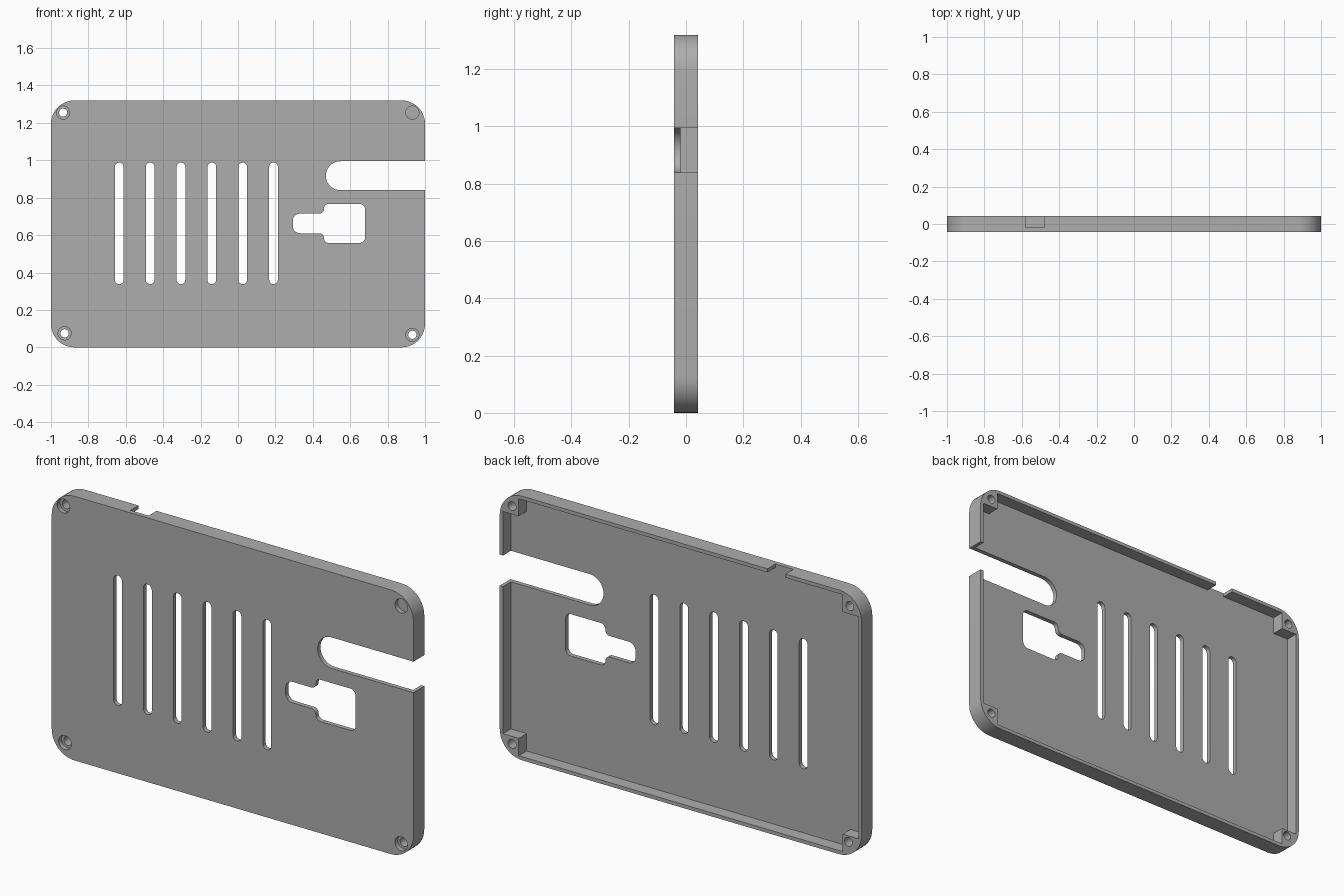
import bpy, bmesh, math
from mathutils import Vector

if "Cube" in bpy.data.objects:
    bpy.data.objects.remove(bpy.data.objects["Cube"])

FRONT, FLOOR, BACK = -0.0425, -0.02, 0.0425   # y levels: outer face, inside floor, rim
W, H, WALL, POST = 1.0, 1.32, 0.018, 0.105

grey = bpy.data.materials.new("plain grey")
grey.diffuse_color = (0.42, 0.42, 0.42, 1)
grey.use_nodes = True
grey.node_tree.nodes["Principled BSDF"].inputs["Base Color"].default_value = grey.diffuse_color


def rounded(points, steps=10):
    """Outline in x, z from (x, z, corner radius) corners."""
    out = []
    for i, (x, z, r) in enumerate(points):
        p = Vector((x, z))
        if r == 0:
            out.append(p)
            continue
        a = (Vector(points[i - 1][:2]) - p).normalized()
        b = (Vector(points[(i + 1) % len(points)][:2]) - p).normalized()
        centre = p + (a + b) * r          # right-angled corners
        for k in range(steps + 1):
            t = k / steps * math.pi / 2
            out.append(centre - b * r * math.cos(t) - a * r * math.sin(t))
    return out


def rect(x0, x1, z0, z1, r=0):
    return rounded([(x0, z0, r), (x1, z0, r), (x1, z1, r), (x0, z1, r)])


def circle(x, z, r, n=32):
    return [Vector((x + r * math.cos(2 * math.pi * k / n),
                    z + r * math.sin(2 * math.pi * k / n))) for k in range(n)]


def prism(name, outline, y0, y1):
    """Extrude an outline along y."""
    bm = bmesh.new()
    face = bm.faces.new([bm.verts.new((p.x, y0, p.y)) for p in outline])
    ext = bmesh.ops.extrude_face_region(bm, geom=[face])
    verts = [v for v in ext["geom"] if isinstance(v, bmesh.types.BMVert)]
    bmesh.ops.translate(bm, verts=verts, vec=(0, y1 - y0, 0))
    bmesh.ops.remove_doubles(bm, verts=bm.verts[:], dist=1e-5)
    bmesh.ops.recalc_face_normals(bm, faces=bm.faces[:])
    mesh = bpy.data.meshes.new(name)
    bm.to_mesh(mesh)
    bm.free()
    mesh.materials.append(grey)
    obj = bpy.data.objects.new(name, mesh)
    bpy.context.collection.objects.link(obj)
    return obj


cover = prism("case_cover", rect(-W, W, 0, H, 0.125), FRONT, BACK)
cutters = []


def cut(name, outline, y0=FRONT - 0.05, y1=BACK + 0.05):
    cutters.append(prism(name, outline, y0, y1))


# Hollow back, leaving thin walls and a square post in each corner
xi, xp = W - WALL, W - POST
zb, zt, pb, pt = WALL, H - WALL, POST, H - POST
cut("back_hollow", rounded([(x, z, 0) for x, z in (
    (-xp, zb), (xp, zb), (xp, pb), (xi, pb), (xi, pt), (xp, pt),
    (xp, zt), (-xp, zt), (-xp, pt), (-xi, pt), (-xi, pb), (-xp, pb))]), FLOOR)

# Vent slots
for i in range(6):
    x = -0.635 + 0.165 * i
    cut("vent_slot", rect(x - 0.023, x + 0.023, 0.338, 0.988, 0.0225))

# Side opening with a round inner end
cut("side_opening", rounded([(0.47, 0.84, 0.077), (1.2, 0.84, 0),
                             (1.2, 0.995, 0), (0.47, 0.995, 0.077)]))

# Stepped opening
cut("stepped_opening", rounded([
    (0.293, 0.61, 0.038), (0.46, 0.61, 0.025), (0.46, 0.558, 0.025), (0.68, 0.558, 0.03),
    (0.68, 0.767, 0.03), (0.46, 0.767, 0.025), (0.46, 0.715, 0.025), (0.293, 0.715, 0.038)]))

# Notch through the top wall
cut("top_notch", rect(-0.58, -0.48, H - 0.05, H + 0.1), FLOOR)

# Counterbored screw holes
for x, z in ((-0.935, 1.255), (0.932, 1.255), (-0.927, 0.075), (0.932, 0.067)):
    cut("screw_hole", circle(x, z, 0.022))
    cut("screw_recess", circle(x, z, 0.035), FRONT - 0.05, FLOOR)

# Apply every cut, then drop the cutters
bpy.context.view_layer.objects.active = cover
for c in cutters:
    mod = cover.modifiers.new(c.name, "BOOLEAN")
    mod.operation, mod.solver, mod.object = "DIFFERENCE", "EXACT", c
    bpy.ops.object.modifier_apply(modifier=mod.name)
for c in cutters:
    bpy.data.objects.remove(c, do_unlink=True)

cover.select_set(True)
bpy.ops.object.shade_smooth_by_angle(angle=math.radians(30))
